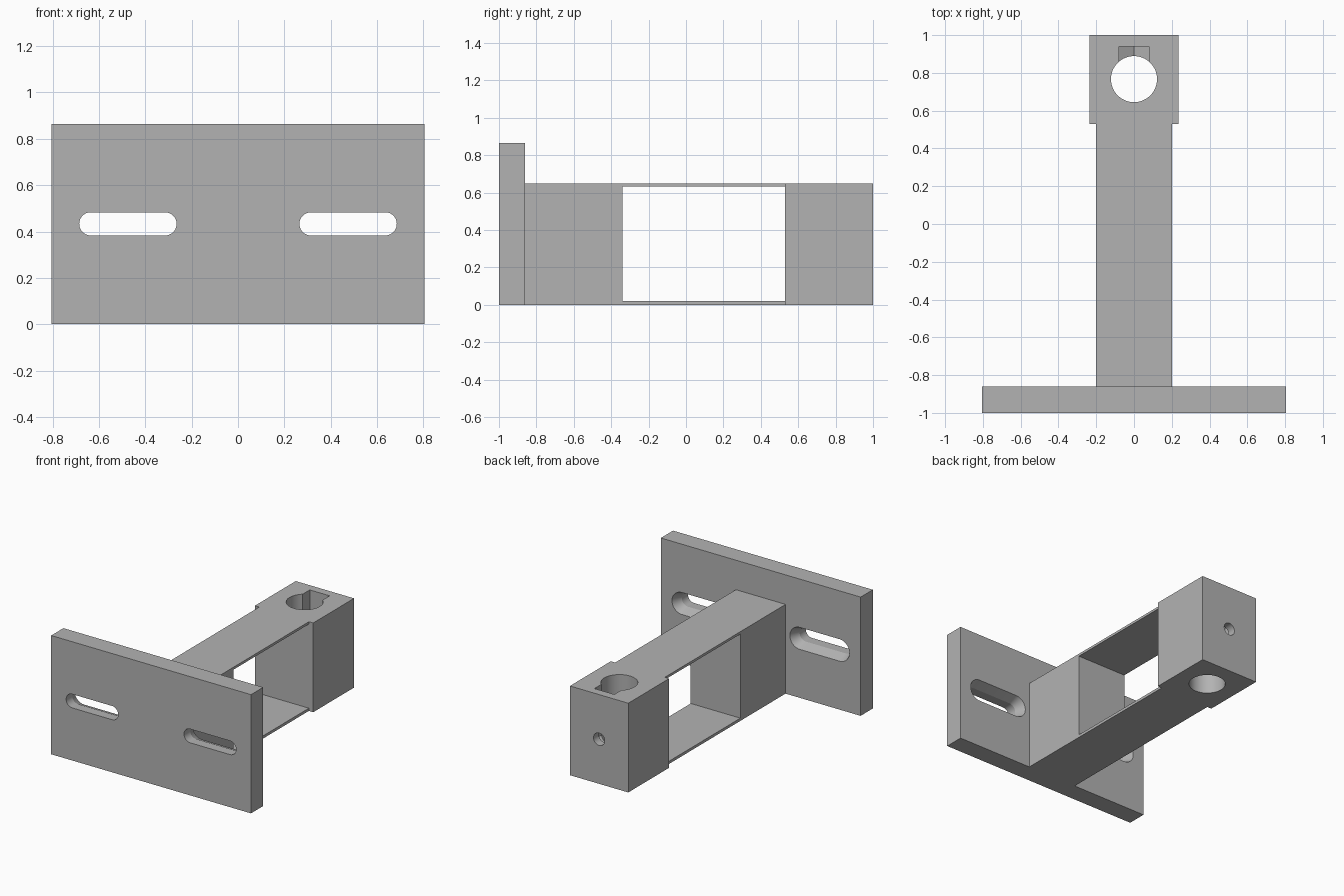
import bpy, bmesh, math

cube = bpy.data.objects.get("Cube")
if cube:
    bpy.data.objects.remove(cube, do_unlink=True)

grey = bpy.data.materials.new("mid_grey")
grey.use_nodes = True
grey.diffuse_color = (0.45, 0.45, 0.45, 1)
grey.node_tree.nodes["Principled BSDF"].inputs["Base Color"].default_value = (0.45, 0.45, 0.45, 1)


def loft(name, rings):
    """Closed solid through a list of matching point rings."""
    bm = bmesh.new()
    rows = [[bm.verts.new(p) for p in ring] for ring in rings]
    n = len(rows[0])
    for a, b in zip(rows, rows[1:]):
        for i in range(n):
            j = (i + 1) % n
            bm.faces.new((a[i], a[j], b[j], b[i]))
    bm.faces.new(rows[0])
    bm.faces.new(rows[-1])
    bmesh.ops.recalc_face_normals(bm, faces=bm.faces)
    mesh = bpy.data.meshes.new(name)
    bm.to_mesh(mesh)
    bm.free()
    mesh.materials.append(grey)
    obj = bpy.data.objects.new(name, mesh)
    bpy.context.collection.objects.link(obj)
    return obj


def box(name, x, y0, y1, height):
    return loft(name, [[(-x, y, 0), (x, y, 0), (x, y, height), (-x, y, height)]
                       for y in (y0, y1)])


def slot_ring(cx, cz, y, r, half=0.0, steps=32):
    """Circle, or rounded slot if half > 0, lying in an xz plane."""
    ring = []
    for side, start in ((1, -math.pi / 2), (-1, math.pi / 2)):
        for i in range(steps + (half > 0)):
            a = start + math.pi * i / steps
            ring.append((cx + side * half + r * math.cos(a), y, cz + r * math.sin(a)))
    return ring


def cut(obj, cutters):
    bpy.context.view_layer.objects.active = obj
    for cutter in cutters:
        cutter.hide_render = True
        mod = obj.modifiers.new("cut", 'BOOLEAN')
        mod.operation = 'DIFFERENCE'
        mod.solver = 'EXACT'
        mod.object = cutter
        bpy.ops.object.modifier_apply(modifier=mod.name)
        bpy.data.objects.remove(cutter, do_unlink=True)


# Mounting plate with two slots, countersunk from behind
plate = box("mounting_plate", 0.805, -1, -0.86, 0.865)
profile = [(-1.1, 0.05), (-0.93, 0.05), (-0.86, 0.08), (-0.8, 0.08)]
cut(plate, [loft("slot_cutter", [slot_ring(s * 0.475, 0.433, y, r, 0.16) for y, r in profile])
            for s in (-1, 1)])

# Arm: solid root with thin top and bottom straps around an open window
TOP, ROOT, END = 0.65, -0.34, 0.53
side = [(-0.86, 0), (END, 0), (END, 0.02), (ROOT, 0.02),
        (ROOT, TOP - 0.018), (END, TOP - 0.018), (END, TOP), (-0.86, TOP)]
arm = loft("arm", [[(x, y, z) for y, z in side] for x in (-0.2, 0.2)])

# Clamp head: rod bore, nut pocket with pointed floor, and screw hole
head = box("clamp_head", 0.235, END, 1, TOP)
bore = loft("bore_cutter", [[(x, 0.767 + y, z) for x, _, y in slot_ring(0, 0, 0, 0.122)]
                            for z in (-0.1, 0.8)])
MID, FLAT = 0.325, 0.08
tip = FLAT / math.cos(math.pi / 6)
pocket = [(-FLAT, 0.8), (-FLAT, MID - tip / 2), (0, MID - tip),
          (FLAT, MID - tip / 2), (FLAT, 0.8)]
nut = loft("nut_cutter", [[(x, y, z) for x, z in pocket] for y in (0.82, 0.94)])
screw = loft("screw_cutter", [slot_ring(0, MID, y, 0.045) for y in (0.8, 1.1)])
cut(head, [bore, nut, screw])

# Smooth the round walls, keep the edges sharp
for obj in (plate, arm, head):
    bpy.ops.object.select_all(action='DESELECT')
    obj.select_set(True)
    bpy.context.view_layer.objects.active = obj
    bpy.ops.object.shade_smooth_by_angle(angle=math.radians(20))
